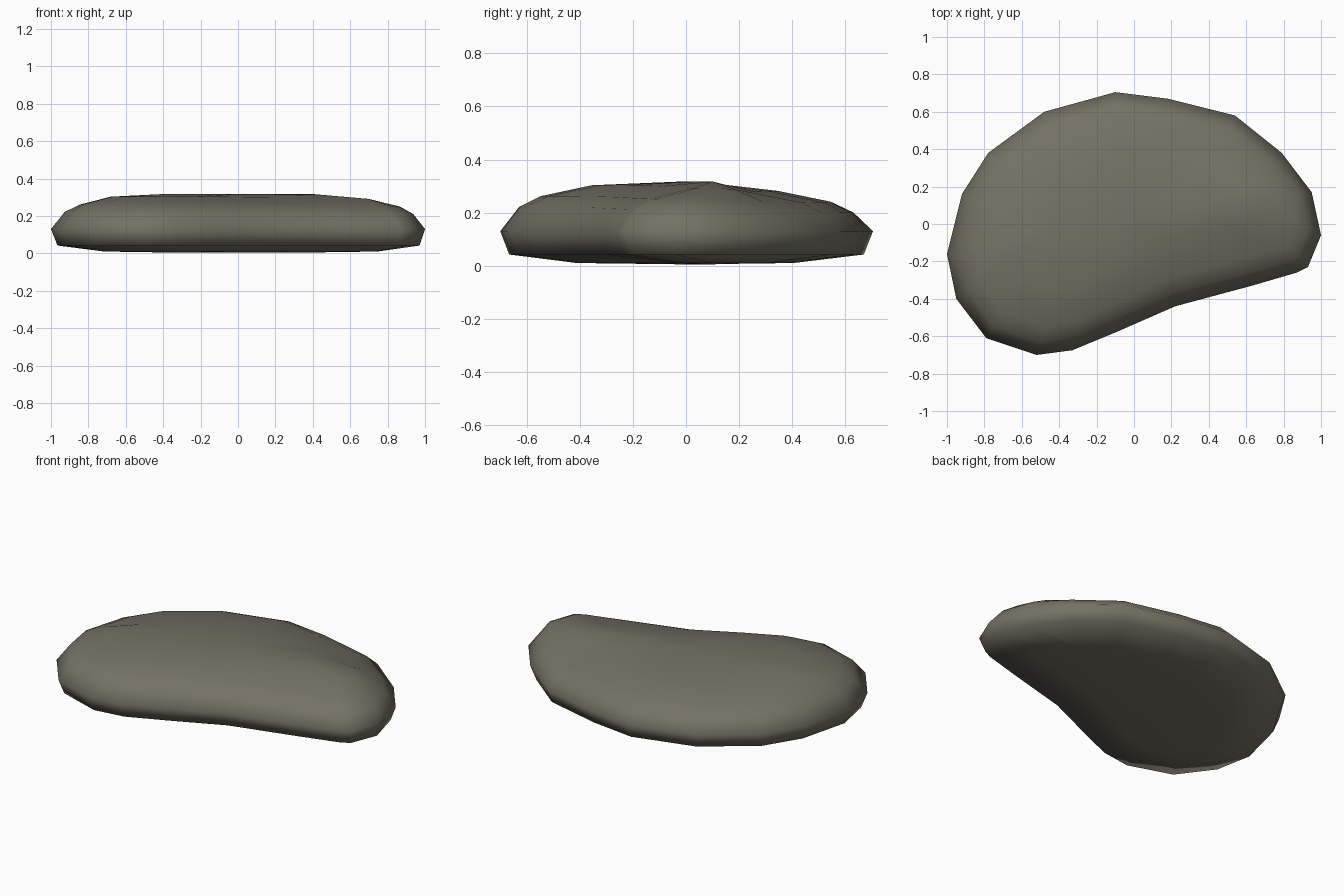
import bpy, bmesh
from mathutils import Vector

if "Cube" in bpy.data.objects:
    bpy.data.objects.remove(bpy.data.objects["Cube"])

# Widest outline of the pebble, seen from above
OUTLINE = [(-1, -.16), (-.92, .16), (-.78, .38), (-.48, .60), (-.10, .705), (.18, .67),
           (.54, .58), (.79, .38), (.95, .17), (1, -.06), (.93, -.23), (.87, -.26),
           (.63, -.33), (.22, -.44), (-.10, -.58), (-.33, -.675), (-.52, -.70),
           (-.79, -.61), (-.95, -.40)]

# Inset distance and height of each ring, bottom to top
RINGS = [(.30, .010), (.035, .042), (0, .13), (.075, .222), (.16, .262), (.36, .303)]

stone = bpy.data.materials.new("grey brown stone")
stone.diffuse_color = (.175, .165, .125, 1)
stone.use_nodes = True
stone.node_tree.nodes["Principled BSDF"].inputs["Base Color"].default_value = stone.diffuse_color

bm = bmesh.new()


def ring(inset, z):
    verts = []
    for x, y in OUTLINE:
        p = Vector((x, y))
        to_spine = Vector((.6 * x, .05 + .15 * x)) - p
        p += to_spine.normalized() * min(inset, to_spine.length * .8)
        # the upper back and right side slope down a little
        drop = (.03 * max(0, y) + .012 * max(0, x)) if z > .2 else 0
        verts.append(bm.verts.new((p.x, p.y, z - drop)))
    return verts


rings = [ring(*r) for r in RINGS]
n = len(OUTLINE)
for a, b in zip(rings, rings[1:]):
    for i in range(n):
        j = (i + 1) % n
        bm.faces.new((a[i], a[j], b[j], b[i]))

# Gently domed top and nearly flat underside
for r, z in ((rings[0], .005), (rings[-1], .317)):
    spine = [bm.verts.new((x, .04 + .15 * x, z)) for x in (-.4, 0, .4)]
    near = [min(range(3), key=lambda k: abs(spine[k].co.x - v.co.x)) for v in r]
    for i in range(n):
        j = (i + 1) % n
        bm.faces.new((r[i], r[j], spine[near[i]]))
        if near[i] != near[j]:
            bm.faces.new((r[j], spine[near[j]], spine[near[i]]))

bmesh.ops.recalc_face_normals(bm, faces=bm.faces)
for f in bm.faces:
    f.smooth = True

mesh = bpy.data.meshes.new("pebble")
bm.to_mesh(mesh)
bm.free()
mesh.materials.append(stone)
bpy.context.collection.objects.link(bpy.data.objects.new("pebble", mesh))
